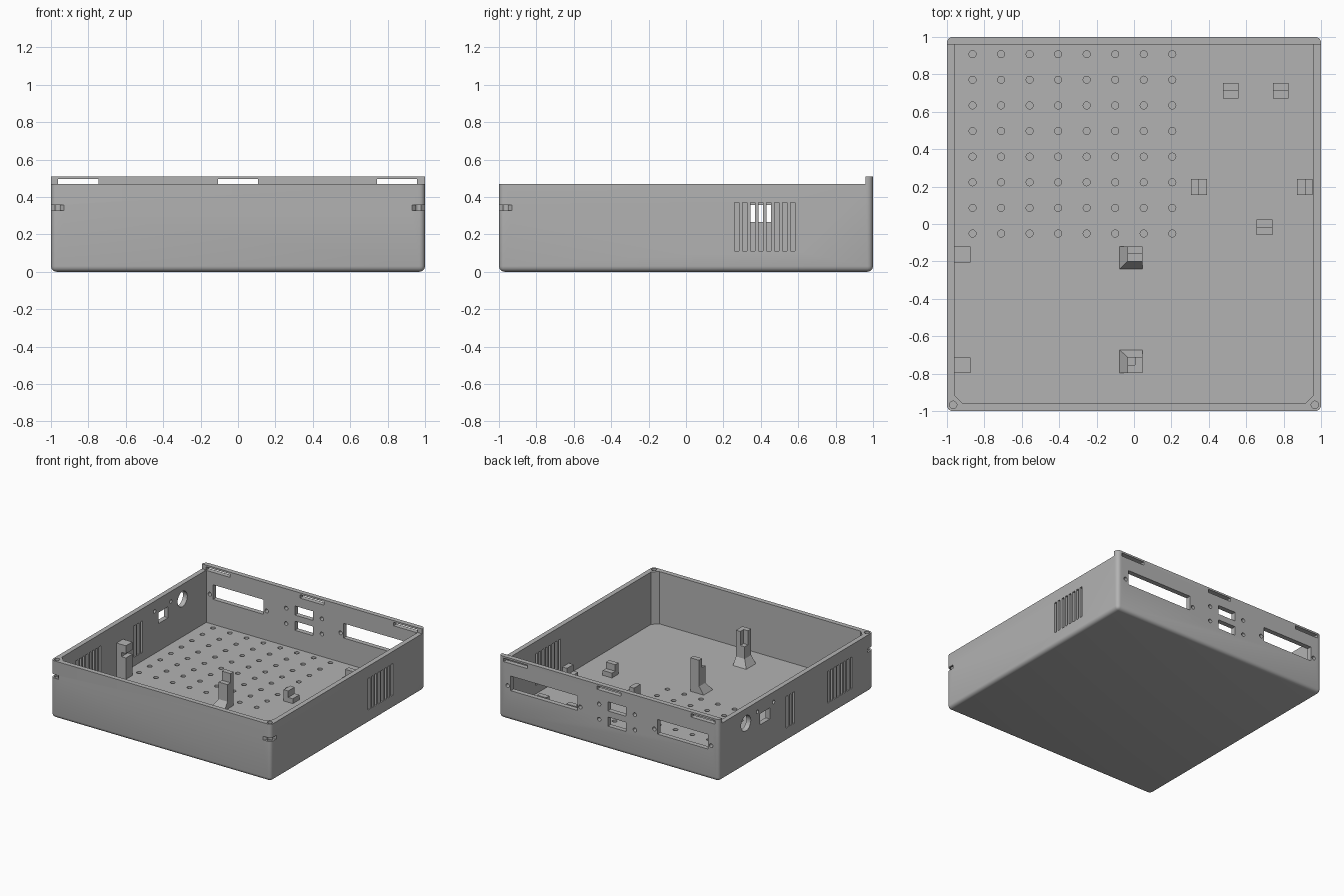
import bpy, bmesh
from math import pi
from mathutils import Matrix, Vector

if "Cube" in bpy.data.objects:
    bpy.data.objects.remove(bpy.data.objects["Cube"], do_unlink=True)

grey = bpy.data.materials.new("matte grey")
grey.use_nodes = True
COLOUR = (0.45, 0.45, 0.45, 1)
grey.diffuse_color = COLOUR
grey.node_tree.nodes["Principled BSDF"].inputs["Base Color"].default_value = COLOUR

FLOOR, RIM, LIP, WALL = 0.04, 0.47, 0.51, 0.96


def box(bm, x0, x1, y0, y1, z0, z1):
    size = Vector((x1 - x0, y1 - y0, z1 - z0))
    mid = Vector((x0 + x1, y0 + y1, z0 + z1)) / 2
    return bmesh.ops.create_cube(bm, size=1, matrix=Matrix.Translation(mid) @ Matrix.Diagonal(size.to_4d()))["verts"]


def rod(bm, centre, radius, length, axis="Z", sides=20):
    turn = {"X": Matrix.Rotation(pi / 2, 4, "Y"), "Y": Matrix.Rotation(pi / 2, 4, "X"), "Z": Matrix()}[axis]
    bmesh.ops.create_cone(bm, cap_ends=True, segments=sides, radius1=radius, radius2=radius,
                          depth=length, matrix=Matrix.Translation(centre) @ turn)


def make(name, bm):
    bmesh.ops.recalc_face_normals(bm, faces=bm.faces)
    mesh = bpy.data.meshes.new(name)
    bm.to_mesh(mesh)
    bm.free()
    mesh.materials.append(grey)
    ob = bpy.data.objects.new(name, mesh)
    bpy.context.collection.objects.link(ob)
    return ob


def cut(target, bm):
    cutter = make("cutter", bm)
    cutter.hide_render = True
    mod = target.modifiers.new("cut", "BOOLEAN")
    mod.operation, mod.solver, mod.object = "DIFFERENCE", "EXACT", cutter
    mod.use_self = True
    bpy.context.view_layer.objects.active = target
    bpy.ops.object.modifier_apply(modifier=mod.name)
    bpy.data.objects.remove(cutter, do_unlink=True)


# Case block with rounded uprights and bottom edges
bm = bmesh.new()
box(bm, -1, 1, -1, 1, 0, LIP)
edges = [e for e in bm.edges if min(v.co.z for v in e.verts) < 0.01]
bmesh.ops.bevel(bm, geom=edges, offset=0.03, segments=4, profile=0.5, affect="EDGES")
case = make("case_shell", bm)

# Cavity with the two front corners chamfered
bm = bmesh.new()
verts = box(bm, -WALL, WALL, -WALL, WALL, FLOOR, 0.7)
corners = [e for e in bm.edges if all(v.co.y < 0 for v in e.verts)
           and abs(e.verts[0].co.z - e.verts[1].co.z) > 0.1]
bmesh.ops.bevel(bm, geom=corners, offset=0.045, segments=1, affect="EDGES")
cut(case, bm)

# Lower the rim on three sides, leaving the back lip
bm = bmesh.new()
box(bm, -1.1, 1.1, -1.1, WALL, RIM, 0.7)
cut(case, bm)

# Side vents, sockets and holes
bm = bmesh.new()
for side, start, count in ((1, 0.26, 8), (-1, -0.73, 8), (-1, 0.02, 3)):
    for i in range(count):
        y = start + i * 0.0427
        box(bm, side * 0.98 - 0.04, side * 0.98 + 0.04, y, y + 0.024, 0.11, 0.37)
box(bm, -1.02, -0.94, 0.34, 0.465, 0.267, 0.358)
rod(bm, (-0.98, 0.65, 0.35), 0.063, 0.08, "X", 32)
for y in (0.29, 0.5):
    rod(bm, (-0.98, y, 0.387), 0.015, 0.08, "X")

# Back openings with their screw holes
for x0, x1, z0, z1, zs in ((-0.9, -0.44, 0.245, 0.365, 0.28), (0.288, 0.893, 0.245, 0.365, 0.28),
                           (-0.155, 0.01, 0.315, 0.39, 0.35), (-0.155, 0.01, 0.19, 0.265, 0.225)):
    box(bm, x0, x1, 0.94, 1.02, z0, z1)
    gap = 0.08 if x1 - x0 < 0.2 else 0.028
    for x in (x0 - gap, x1 + gap):
        rod(bm, (x, 0.98, zs), 0.016, 0.08, "Y")
for x in (-0.855, 0, 0.85):
    box(bm, x - 0.108, x + 0.108, 0.94, 1.02, 0.467, 0.495)

# Blind holes in the floor
for i in range(8):
    for j in range(8):
        rod(bm, (-0.863 + i * 0.1525, 0.908 - j * 0.137, FLOOR), 0.019, 0.04, sides=16)
cut(case, bm)

# Corner screw holes and the nut slots below them
bm = bmesh.new()
for side in (-1, 1):
    rod(bm, (side * 0.967, -0.967, 0.42), 0.02, 0.2)
cut(case, bm)
bm = bmesh.new()
for side in (-1, 1):
    verts = box(bm, -0.05, 0.05, -0.05, 0.05, 0.328, 0.358)
    bmesh.ops.transform(bm, verts=verts, matrix=Matrix.Translation((side, -1, 0)) @ Matrix.Rotation(pi / 4, 4, "Z"))
cut(case, bm)

bpy.ops.object.select_all(action="DESELECT")
case.select_set(True)
bpy.context.view_layer.objects.active = case
bpy.ops.object.shade_smooth_by_angle(angle=0.6)

BASE = FLOOR - 0.005
TOP = 0.315

# Clip posts against the right wall
for name, y in (("rear", -0.163), ("front", -0.755)):
    bm = bmesh.new()
    y0, y1 = y - 0.042, y + 0.042
    box(bm, -0.965, -0.915, y0, y1, BASE, TOP)
    box(bm, -0.915, -0.875, y0, y1, BASE, 0.215)
    box(bm, -0.915, -0.875, y0, y1, 0.25, TOP)
    make("wall_clip_post_" + name, bm)


def flare(bm, y0, y1, top_y0, top_y1):
    for v in box(bm, -0.08, 0.045, y0, y1, BASE, 0.1):
        if v.co.z > 0.09:
            v.co.x = max(v.co.x, -0.035)
            v.co.y = top_y0 if v.co.y < (y0 + y1) / 2 else top_y1


# Centre posts on flared feet
bm = bmesh.new()
flare(bm, -0.245, -0.12, -0.2, -0.12)
box(bm, -0.035, 0.045, -0.2, -0.16, 0.1, 0.24)
box(bm, -0.035, 0.045, -0.16, -0.12, 0.1, TOP)
make("centre_post_rear", bm)

bm = bmesh.new()
flare(bm, -0.797, -0.67, -0.797, -0.712)
box(bm, -0.035, 0.005, -0.755, -0.712, 0.1, 0.2)
box(bm, 0.005, 0.045, -0.755, -0.712, 0.1, TOP)
box(bm, -0.035, 0.045, -0.797, -0.755, 0.1, TOP)
make("centre_post_front", bm)

# Stepped board rests: the tall half points away from the board
for name, x, y, dx, dy in (("back_a", 0.518, 0.712, 0, 1), ("back_b", 0.785, 0.712, 0, 1),
                           ("right", 0.347, 0.198, -1, 0), ("left", 0.913, 0.198, 1, 0),
                           ("front", 0.698, -0.018, 0, -1)):
    bm = bmesh.new()
    h = 0.042
    box(bm, x - h, x + h, y - h, y + h, BASE, 0.08)
    hx, hy = (h / 2 if dx else h), (h / 2 if dy else h)
    cx, cy = x + dx * h / 2, y + dy * h / 2
    box(bm, cx - hx, cx + hx, cy - hy, cy + hy, 0.08, 0.133)
    make("board_rest_" + name, bm)
